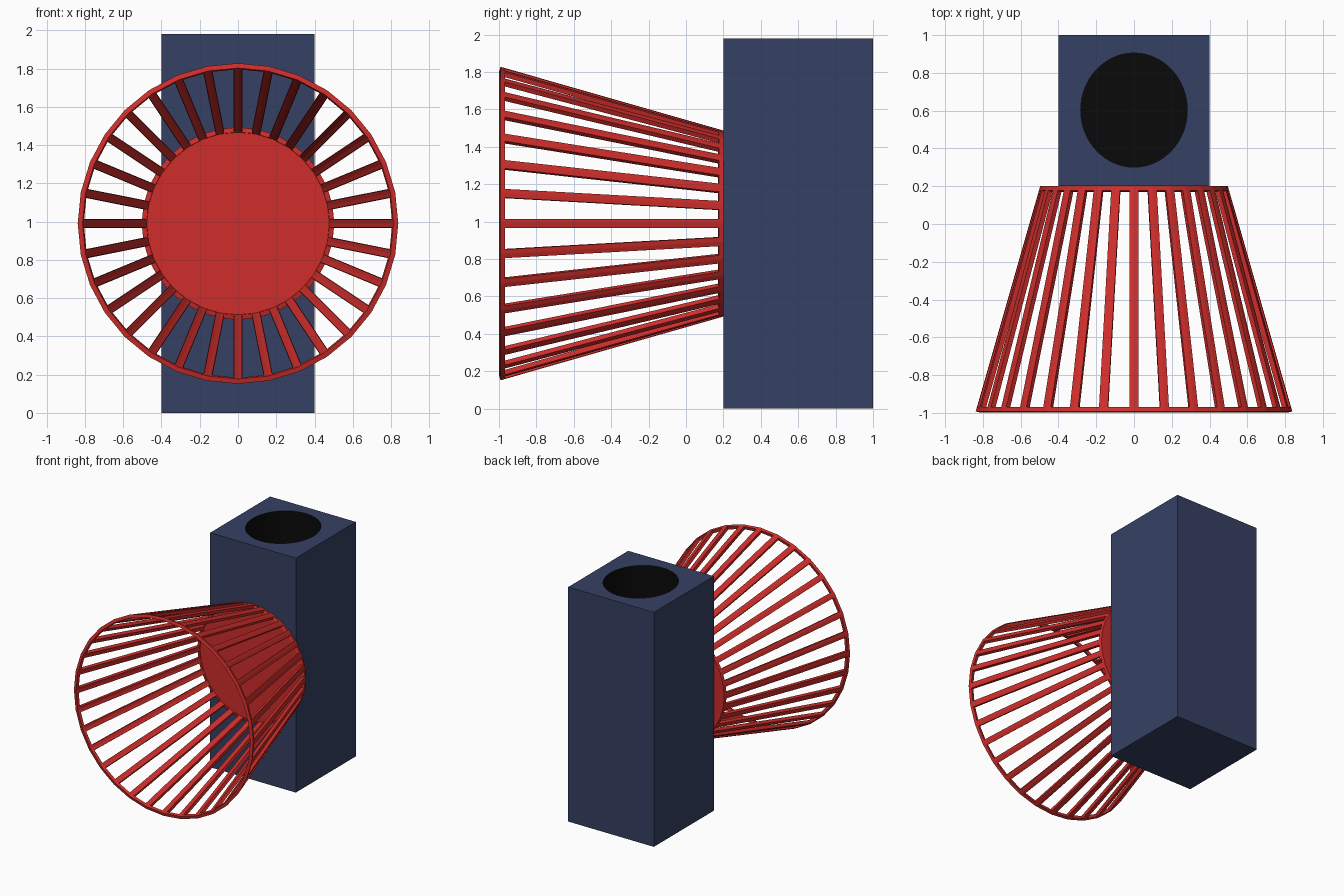
import bpy, bmesh, math
from mathutils import Matrix

if "Cube" in bpy.data.objects:
    bpy.data.objects.remove(bpy.data.objects["Cube"])


def material(name, rgb):
    m = bpy.data.materials.new(name)
    m.diffuse_color = (*rgb, 1)
    m.use_nodes = True
    m.node_tree.nodes["Principled BSDF"].inputs["Base Color"].default_value = m.diffuse_color
    return m


def add_object(name, bm, *mats):
    bmesh.ops.recalc_face_normals(bm, faces=bm.faces)
    me = bpy.data.meshes.new(name)
    bm.to_mesh(me)
    bm.free()
    for m in mats:
        me.materials.append(m)
    ob = bpy.data.objects.new(name, me)
    bpy.context.collection.objects.link(ob)
    return ob


def loop(bm, pts):
    vs = [bm.verts.new(p) for p in pts]
    return [bm.edges.new((vs[i - 1], vs[i])) for i in range(len(vs))]


def drop(bm, edges, depth):
    """Extrude a loop straight down and close its bottom."""
    ret = bmesh.ops.extrude_edge_only(bm, edges=edges)["geom"]
    vs = [g for g in ret if isinstance(g, bmesh.types.BMVert)]
    es = [g for g in ret if isinstance(g, bmesh.types.BMEdge)]
    bmesh.ops.translate(bm, verts=vs, vec=(0, 0, -depth))
    cap = bmesh.ops.contextual_create(bm, geom=es)["faces"]
    return [g for g in ret if isinstance(g, bmesh.types.BMFace)] + cap


navy = material("navy", (0.036, 0.051, 0.125))
black = material("black", (0.003, 0.003, 0.003))
red = material("red", (0.62, 0.027, 0.024))

# Square post with a round black well sunk into its top
H = 1.98
bm = bmesh.new()
square = loop(bm, [(-0.4, 0.2, H), (0.4, 0.2, H), (0.4, 1, H), (-0.4, 1, H)])
N = 64
circle = loop(bm, [(0.282 * math.cos(2 * math.pi * i / N),
                    0.603 + 0.302 * math.sin(2 * math.pi * i / N), H) for i in range(N)])
bmesh.ops.triangle_fill(bm, edges=square + circle, use_beauty=True, normal=(0, 0, 1))
drop(bm, square, H)
for f in drop(bm, circle, 1.0):
    f.material_index = 1
add_object("post", bm, navy, black)

# Flared basket: cone with a closed back, side panels inset and opened into bars
bm = bmesh.new()
place = Matrix.Translation((0, -0.396, 0.99)) @ Matrix.Rotation(-math.pi / 2, 4, 'X')
bmesh.ops.create_cone(bm, cap_ends=True, segments=32, radius1=0.838, radius2=0.497,
                      depth=1.192, matrix=place)
bmesh.ops.rotate(bm, verts=bm.verts, cent=(0, 0, 0.99), matrix=Matrix.Rotation(0, 3, 'Y'))
bmesh.ops.recalc_face_normals(bm, faces=bm.faces)
mouth = [f for f in bm.faces if f.normal.y < -0.9]
bmesh.ops.delete(bm, geom=mouth, context='FACES_ONLY')
panels = [f for f in bm.faces if len(f.verts) == 4]
bmesh.ops.inset_individual(bm, faces=panels, thickness=0.024, use_even_offset=True)
bmesh.ops.delete(bm, geom=panels, context='FACES')
bm.normal_update()
basket = add_object("basket", bm, red)
# make sure the shell faces outward before it is thickened inward
back = max(basket.data.polygons, key=lambda p: len(p.vertices))
if back.normal.y < 0:
    basket.data.flip_normals()
shell = basket.modifiers.new("thickness", 'SOLIDIFY')
shell.thickness = 0.026
shell.offset = -1
shell.use_even_offset = True
